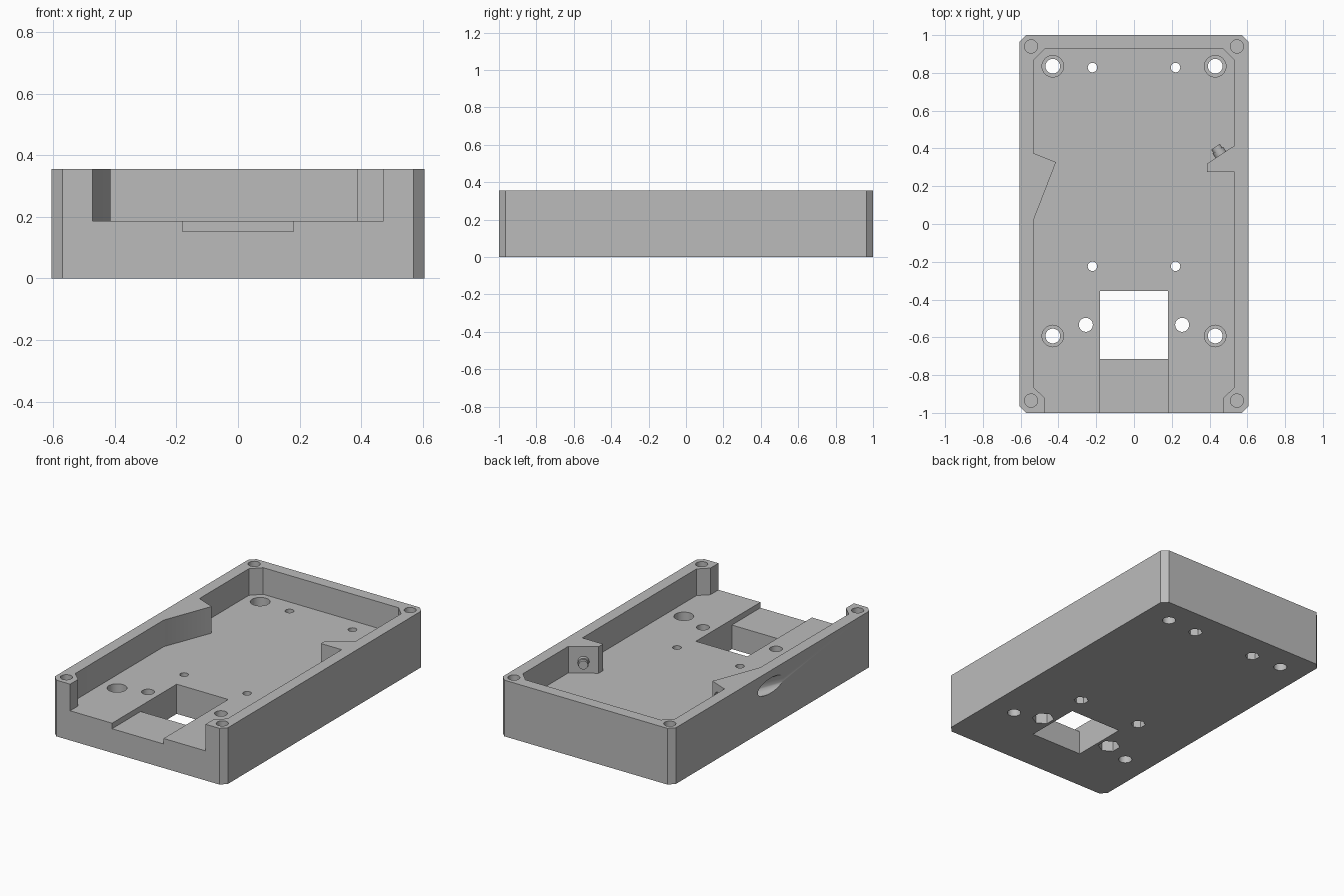
import bpy, bmesh
from math import pi
from mathutils import Vector

if "Cube" in bpy.data.objects:
    bpy.data.objects.remove(bpy.data.objects["Cube"], do_unlink=True)

HEIGHT, FLOOR, CHANNEL, MID = 0.355, 0.187, 0.152, 0.26

grey = bpy.data.materials.new("plain grey")
grey.use_nodes = True
grey.diffuse_color = (0.5, 0.5, 0.5, 1)
grey.node_tree.nodes["Principled BSDF"].inputs["Base Color"].default_value = (0.5, 0.5, 0.5, 1)


def finish(bm, name):
    bmesh.ops.recalc_face_normals(bm, faces=bm.faces)
    mesh = bpy.data.meshes.new(name)
    bm.to_mesh(mesh)
    bm.free()
    mesh.materials.append(grey)
    obj = bpy.data.objects.new(name, mesh)
    bpy.context.collection.objects.link(obj)
    return obj


def prism(name, outline, z0, z1):
    """Vertical extrusion of an outline."""
    bm = bmesh.new()
    face = bm.faces.new([bm.verts.new((x, y, z0)) for x, y in outline])
    top = bmesh.ops.extrude_face_region(bm, geom=[face])["geom"]
    verts = [v for v in top if isinstance(v, bmesh.types.BMVert)]
    bmesh.ops.translate(bm, verts=verts, vec=(0, 0, z1 - z0))
    return finish(bm, name)


def rod(name, start, end, radius, sides=32):
    """Cylinder or hexagonal bar between two points."""
    start, end = Vector(start), Vector(end)
    bm = bmesh.new()
    bmesh.ops.create_cone(bm, cap_ends=True, segments=sides, radius1=radius,
                          radius2=radius, depth=(end - start).length)
    obj = finish(bm, name)
    obj.rotation_euler = (end - start).to_track_quat("Z", "Y").to_euler()
    obj.location = (start + end) / 2
    return obj


def rect(x, y0, y1):
    return [(-x, y0), (x, y0), (x, y1), (-x, y1)]


def activate(obj):
    bpy.ops.object.select_all(action="DESELECT")
    obj.select_set(True)
    bpy.context.view_layer.objects.active = obj


def cut(target, cutter):
    cutter.hide_render = True
    mod = target.modifiers.new("cut", "BOOLEAN")
    mod.operation = "DIFFERENCE"
    mod.solver = "EXACT"
    mod.object = cutter
    bpy.context.view_layer.update()
    activate(target)
    bpy.ops.object.modifier_apply(modifier=mod.name)
    bpy.data.objects.remove(cutter, do_unlink=True)


# Outer block with chamfered vertical corners
X, Y, C = 0.605, 1.0, 0.035
tray = prism("tray", [(-X + C, -Y), (X - C, -Y), (X, -Y + C), (X, Y - C),
                      (X - C, Y), (-X + C, Y), (-X, Y - C), (-X, -Y + C)], 0, HEIGHT)

# Pocket, open at the front, with a wedge boss on each side wall
pocket = [(-0.473, -1.1), (0.473, -1.1), (0.473, -0.92), (0.532, -0.865),
          (0.532, 0.275), (0.387, 0.275), (0.387, 0.32), (0.532, 0.415),
          (0.532, 0.868), (0.473, 0.927), (-0.473, 0.927), (-0.532, 0.868),
          (-0.532, 0.375), (-0.413, 0.327), (-0.532, 0.02), (-0.532, -0.865),
          (-0.473, -0.92)]
cut(tray, prism("pocket_cutter", pocket, FLOOR, 0.5))

# Front channel and the window through the floor
cut(tray, prism("channel_cutter", rect(0.18, -1.1, -0.355), CHANNEL, 0.3))
cut(tray, prism("window_cutter", rect(0.18, -0.715, -0.355), -0.1, 0.25))

for side in (-1, 1):
    # Blind lid screw holes in the corner posts
    for y in (0.94, -0.935):
        x = side * 0.545
        cut(tray, rod("lid_hole", (x, y, 0.15), (x, y, 0.5), 0.035))
    # Counterbored mounting holes
    for y in (0.835, -0.593):
        x = side * 0.43
        cut(tray, rod("mount_hole", (x, y, -0.1), (x, y, 0.3), 0.039))
        cut(tray, rod("counterbore", (x, y, 0.1), (x, y, 0.3), 0.057))
    # Floor holes with hexagonal nut recesses underneath
    for x, y, r, nut in ((0.22, 0.828, 0.025, 0.043), (0.22, -0.224, 0.025, 0.043),
                         (0.255, -0.534, 0.037, 0.065)):
        x *= side
        cut(tray, rod("floor_hole", (x, y, -0.1), (x, y, 0.3), r))
        cut(tray, rod("nut_recess", (x, y, -0.1), (x, y, 0.07), nut, 6))

# Slanted bore through the wall boss, parallel to its long face
axis = Vector((0.366, 0.93, 0)).normalized()
mouth = Vector((-0.475, 0.35, MID))
cut(tray, rod("slanted_bore", mouth - axis * 0.65, mouth + axis * 0.06, 0.047))

activate(tray)
bpy.ops.object.shade_smooth_by_angle(angle=pi / 6)

# Stepped peg standing on the slanted face of the opposite boss
out = Vector((-0.548, 0.836, 0)).normalized()
base = Vector((0.459, 0.367, MID))
for name, length, radius in (("peg_collar", 0.028, 0.033), ("peg_tip", 0.05, 0.027)):
    activate(rod(name, base - out * 0.02, base + out * length, radius))
    bpy.ops.object.shade_smooth_by_angle(angle=pi / 6)
